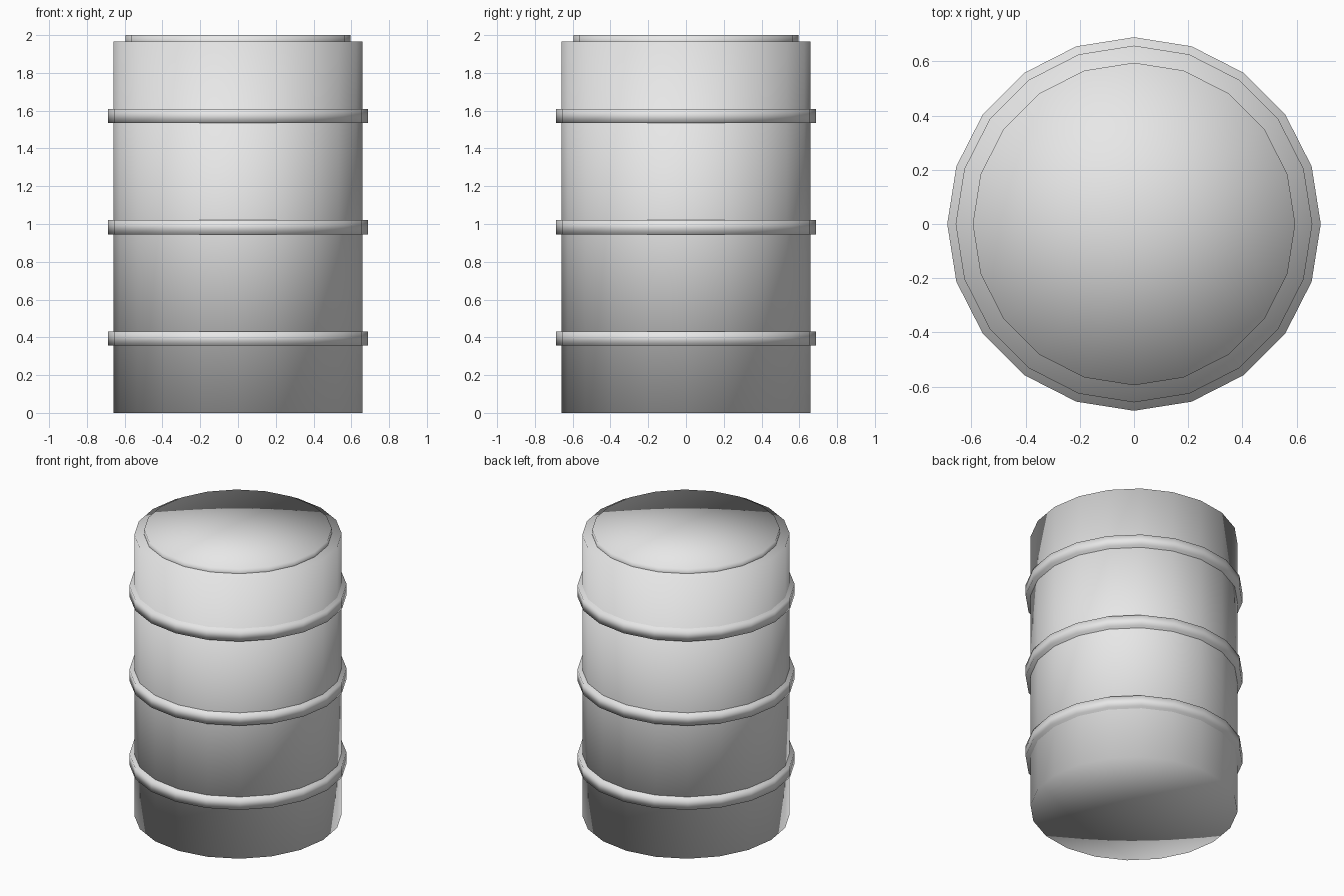
import bpy
import bmesh
from mathutils import Matrix

# Remove the default object
cube = bpy.data.objects.get("Cube")
if cube:
    bpy.data.objects.remove(cube, do_unlink=True)

SIDES = 20

# One plain grey for the whole drum
grey = bpy.data.materials.new("light_grey")
grey.use_nodes = True
colour = (0.8, 0.8, 0.8, 1.0)
grey.diffuse_color = colour
bsdf = next(n for n in grey.node_tree.nodes if n.type == "BSDF_PRINCIPLED")
bsdf.inputs["Base Color"].default_value = colour


def drum_part(name, radius, bottom, top):
    """Upright cylinder with fan caps, shaded smooth all over."""
    bm = bmesh.new()
    bmesh.ops.create_cone(
        bm, cap_ends=True, cap_tris=True, segments=SIDES,
        radius1=radius, radius2=radius, depth=top - bottom,
        matrix=Matrix.Translation((0, 0, (top + bottom) / 2)))
    bmesh.ops.recalc_face_normals(bm, faces=bm.faces)
    for face in bm.faces:
        face.smooth = True
    mesh = bpy.data.meshes.new(name)
    bm.to_mesh(mesh)
    bm.free()
    mesh.materials.append(grey)
    obj = bpy.data.objects.new(name, mesh)
    bpy.context.collection.objects.link(obj)
    return obj


# Body and raised lid
drum_part("body", 0.658, 0.0, 1.965)
drum_part("lid", 0.595, 1.93, 2.0)

# Three evenly spaced hoops
HOOP_HEIGHT = 0.076
for name, centre in (("lower_hoop", 0.394), ("middle_hoop", 0.983), ("upper_hoop", 1.572)):
    drum_part(name, 0.689, centre - HOOP_HEIGHT / 2, centre + HOOP_HEIGHT / 2)
